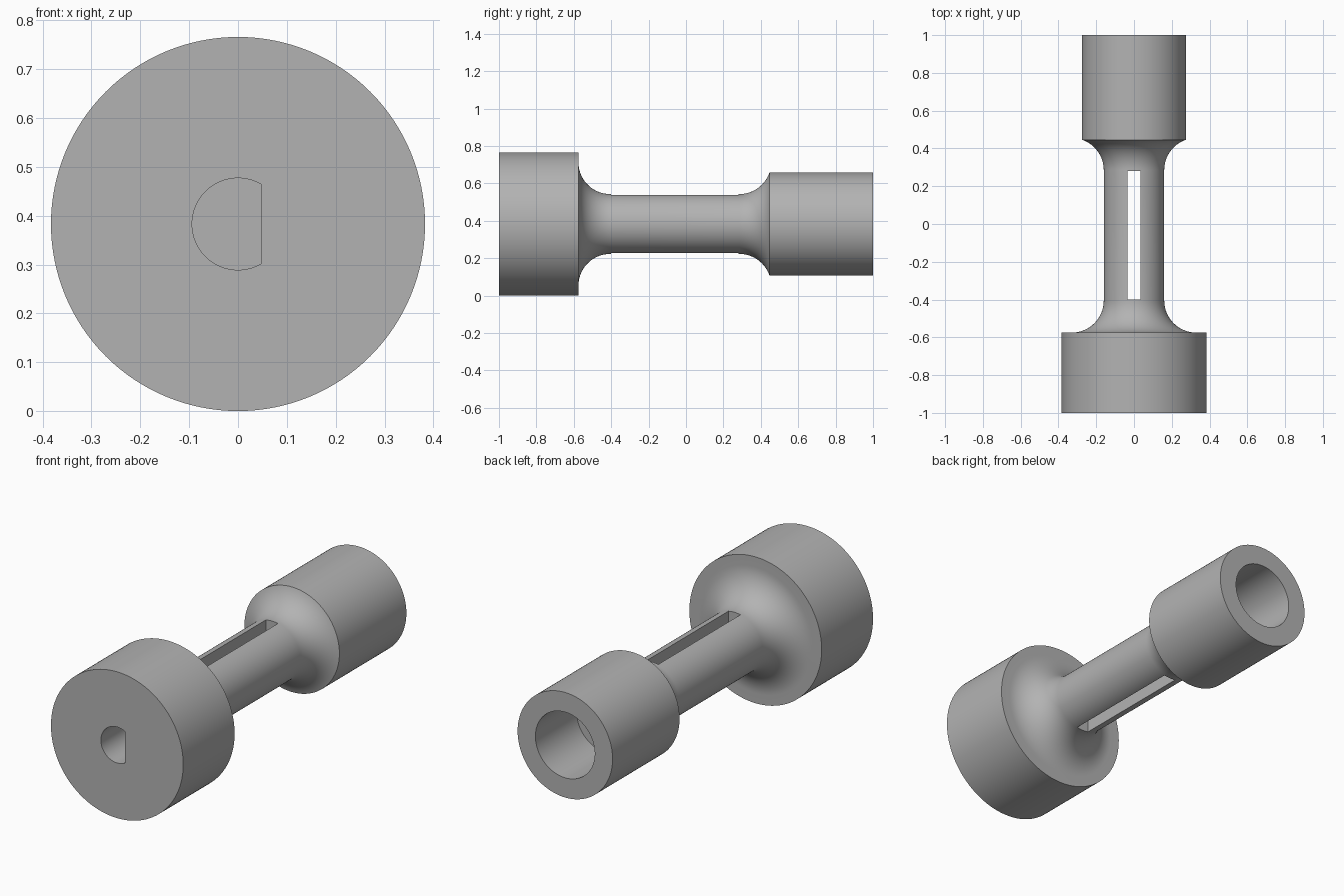
import bpy, bmesh, math
from mathutils import Vector

cube = bpy.data.objects.get("Cube")
if cube:
    bpy.data.objects.remove(cube, do_unlink=True)

AXIS_Z = 0.383
BIG_R, SMALL_R, SHAFT_R, FILLET = 0.383, 0.275, 0.16, 0.17
SEGMENTS = 128

grey = bpy.data.materials.new("plain grey")
grey.use_nodes = True
colour = (0.45, 0.45, 0.45, 1)
grey.diffuse_color = colour
grey.node_tree.nodes["Principled BSDF"].inputs["Base Color"].default_value = colour


def make_object(name, bm):
    bmesh.ops.recalc_face_normals(bm, faces=bm.faces)
    mesh = bpy.data.meshes.new(name)
    bm.to_mesh(mesh)
    bm.free()
    mesh.materials.append(grey)
    obj = bpy.data.objects.new(name, mesh)
    bpy.context.collection.objects.link(obj)
    return obj


def lathe(name, profile):
    """Turn (radius, y) points around the long axis and cap both ends."""
    bm = bmesh.new()
    rings = []
    for r, y in profile:
        rings.append([bm.verts.new((r * math.cos(a), y, AXIS_Z + r * math.sin(a)))
                      for a in (math.tau * i / SEGMENTS for i in range(SEGMENTS))])
    for low, high in zip(rings, rings[1:]):
        for i in range(SEGMENTS):
            j = (i + 1) % SEGMENTS
            bm.faces.new((low[i], low[j], high[j], high[i]))
    bm.faces.new(rings[0])
    bm.faces.new(rings[-1])
    return make_object(name, bm)


def prism(name, outline, y0, y1):
    """Extrude an (x, height) outline along the long axis."""
    bm = bmesh.new()
    face = bm.faces.new([bm.verts.new((x, y0, AXIS_Z + z)) for x, z in outline])
    new = bmesh.ops.extrude_face_region(bm, geom=[face])["geom"]
    bmesh.ops.translate(bm, vec=Vector((0, y1 - y0, 0)),
                        verts=[v for v in new if isinstance(v, bmesh.types.BMVert)])
    return make_object(name, bm)


def arc(centre_y, start, end, steps=20):
    """Concave fillet points, angles measured from the shaft side."""
    angles = [start + (end - start) * i / steps for i in range(steps + 1)]
    return [(SHAFT_R + FILLET * (1 - math.cos(a)), centre_y + FILLET * math.sin(a))
            for a in angles]


# Turned body: wide head, shaft with flared fillets, narrower socket
flare = math.acos(1 - (SMALL_R - SHAFT_R) / FILLET)
profile = [(BIG_R, -1), (BIG_R, -0.575)]
profile += arc(-0.405, -math.pi / 2, 0)
profile += arc(0.285, 0, flare)
profile += [(SMALL_R, 1)]
body = lathe("coupling_body", profile)

# D-shaped blind hole, round socket bore and the slot through the shaft
d_r = 0.094
d_outline = [(d_r * math.cos(a), d_r * math.sin(a))
             for a in (math.pi / 3 + math.pi * 4 / 3 * i / 64 for i in range(65))]
cutters = [
    prism("d_hole_cutter", d_outline, -1.1, -0.66),
    lathe("bore_cutter", [(0.172, 0.66), (0.172, 1.1)]),
    prism("slot_cutter", [(-0.035, -0.3), (0.035, -0.3), (0.035, 0.3), (-0.035, 0.3)],
          -0.4, 0.28),
]

bpy.context.view_layer.objects.active = body
for cutter in cutters:
    cutter.hide_render = True
    mod = body.modifiers.new(cutter.name, "BOOLEAN")
    mod.operation = "DIFFERENCE"
    mod.solver = "EXACT"
    mod.object = cutter
    bpy.ops.object.modifier_apply(modifier=mod.name)
    bpy.data.objects.remove(cutter, do_unlink=True)

# Smooth turned surfaces with crisp machined edges
bpy.ops.object.select_all(action="DESELECT")
body.select_set(True)
bpy.ops.object.shade_smooth_by_angle(angle=math.radians(30))
